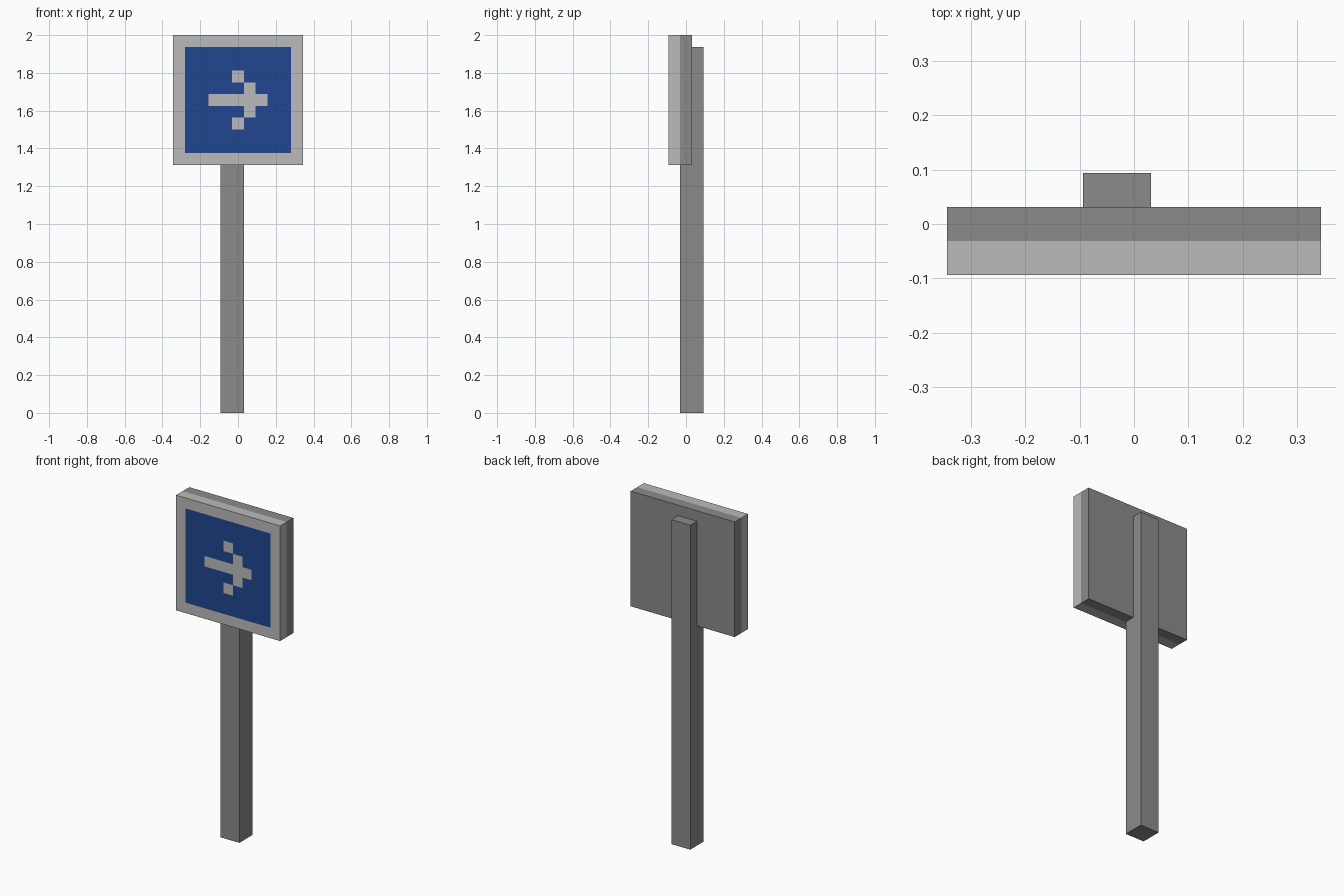
import bpy
import bmesh
from mathutils import Vector

cube = bpy.data.objects.get("Cube")
if cube:
    bpy.data.objects.remove(cube, do_unlink=True)

U = 0.0625                    # one design cell
CELLS = 11                    # sign width in cells
SIGN_BOTTOM, SIGN_TOP = 2 - CELLS * U, 2.0
SIGN_Z = (SIGN_BOTTOM + SIGN_TOP) / 2
FRONT, SEAM, BACK, POST_BACK = -1.5 * U, -0.5 * U, 0.5 * U, 1.5 * U


def material(name, srgb):
    linear = [((c / 255 + 0.055) / 1.055) ** 2.4 for c in srgb]
    mat = bpy.data.materials.new(name)
    mat.use_nodes = True
    mat.diffuse_color = (*linear, 1)
    bsdf = mat.node_tree.nodes["Principled BSDF"]
    bsdf.inputs["Base Color"].default_value = (*linear, 1)
    bsdf.inputs["Roughness"].default_value = 0.8
    return mat


LIGHT = material("light grey", (187, 187, 187))
BLUE = material("sign blue", (33, 70, 144))
GREY = material("post grey", (139, 139, 139))


def finish(bm, name, mats):
    bmesh.ops.recalc_face_normals(bm, faces=bm.faces)
    mesh = bpy.data.meshes.new(name)
    bm.to_mesh(mesh)
    bm.free()
    for mat in mats:
        mesh.materials.append(mat)
    obj = bpy.data.objects.new(name, mesh)
    bpy.context.collection.objects.link(obj)
    return obj


def extrude(bm, faces, offset):
    """Extrude faces by an offset and return the new cap faces."""
    geom = bmesh.ops.extrude_face_region(bm, geom=faces)["geom"]
    verts = [g for g in geom if isinstance(g, bmesh.types.BMVert)]
    bmesh.ops.translate(bm, verts=verts, vec=offset)
    return [g for g in geom if isinstance(g, bmesh.types.BMFace)]


def face_colour(col, row):
    """Arrow on a blue field with a light border (cells from the centre)."""
    if max(abs(col), abs(row)) == 5:
        return 0
    shaft = row == 0 and abs(col) <= 2
    head = abs(row) in (1, 2) and col == 2 - abs(row)
    return 0 if shaft or head else 1


# Sign panel: a cell grid on the front, a light front half and a grey back half
bm = bmesh.new()
xs = [(i - CELLS / 2) * U for i in range(CELLS + 1)]
grid = [[bm.verts.new((x, SEAM, SIGN_Z + z)) for x in xs] for z in xs]
base = [bm.faces.new((grid[r][c], grid[r][c + 1], grid[r + 1][c + 1], grid[r + 1][c]))
        for r in range(CELLS) for c in range(CELLS)]
caps = extrude(bm, base, Vector((0, FRONT - SEAM, 0)))
bm.verts.index_update()
seam_faces = [f for f in bm.faces if all(abs(v.co.y - SEAM) < 1e-5 for v in f.verts)]
if not seam_faces:            # close the seam so the back half can grow from it
    edges = [e for e in bm.edges if e.is_boundary]
    seam_faces = bmesh.ops.contextual_create(bm, geom=edges)["faces"]
extrude(bm, seam_faces, Vector((0, BACK - SEAM, 0)))
inner = [f for f in bm.faces if all(abs(v.co.y - SEAM) < 1e-5 for v in f.verts)]
bmesh.ops.delete(bm, geom=inner, context='FACES')
for f in bm.faces:
    c = f.calc_center_median()
    if abs(c.y - FRONT) < 1e-4:
        f.material_index = face_colour(round(c.x / U), round((c.z - SIGN_Z) / U))
    else:
        f.material_index = 0 if c.y < SEAM else 2
finish(bm, "sign_panel", [LIGHT, BLUE, GREY])

# Post: stepped side profile that passes under and behind the panel
profile = [(SEAM, 0), (POST_BACK, 0), (POST_BACK, SIGN_TOP - U),
           (BACK, SIGN_TOP - U), (BACK, SIGN_BOTTOM), (SEAM, SIGN_BOTTOM)]
bm = bmesh.new()
side = bm.faces.new([bm.verts.new((-1.5 * U, y, z)) for y, z in profile])
extrude(bm, [side], Vector((2 * U, 0, 0)))
finish(bm, "post", [GREY])
